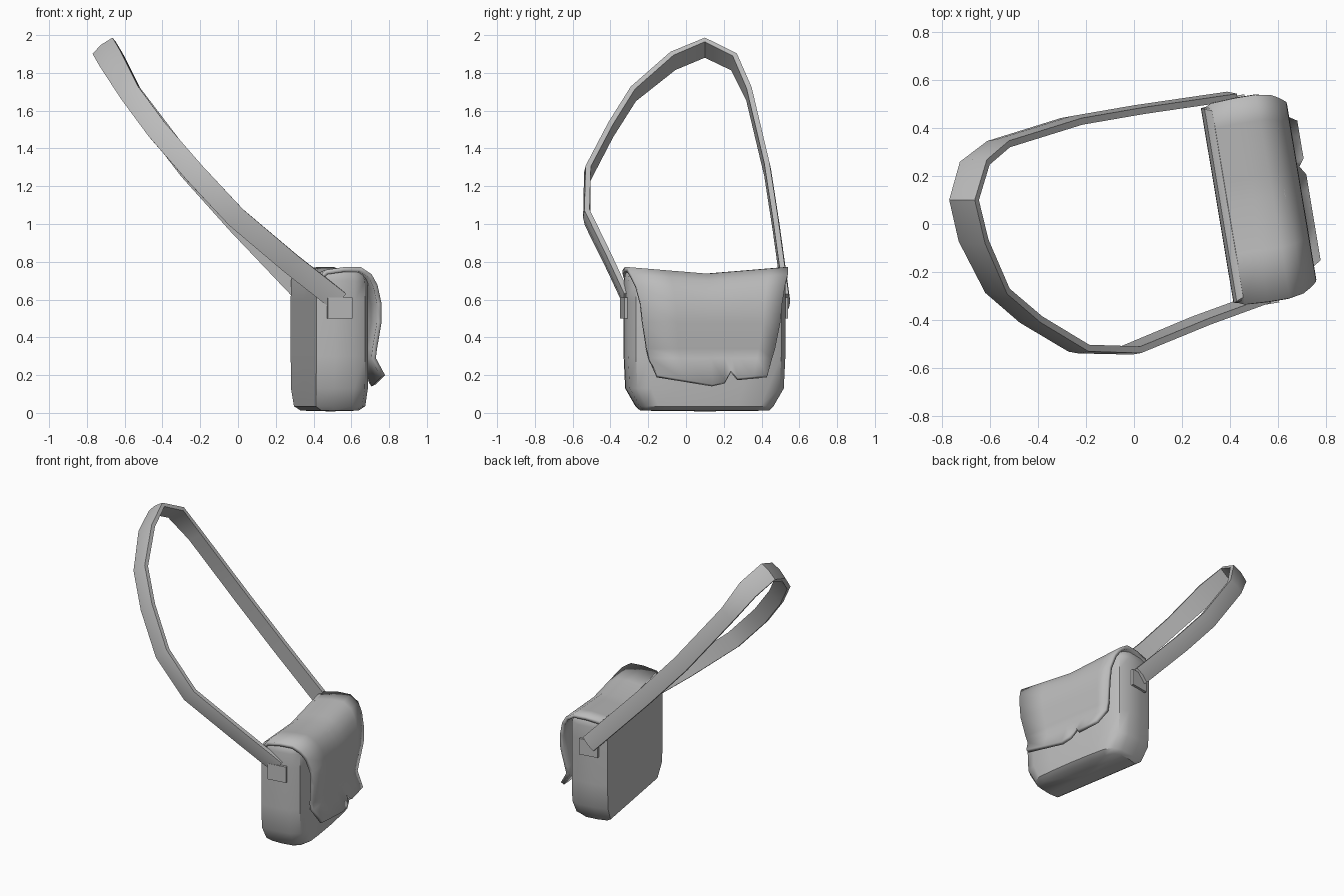
import bpy, math
from mathutils import Vector, Matrix

if "Cube" in bpy.data.objects:
    bpy.data.objects.remove(bpy.data.objects["Cube"])

# the bag is turned a little about the vertical axis
BAG = Matrix.Translation((0.49, 0.10, 0)) @ Matrix.Rotation(math.radians(9.5), 4, 'Z')
GREY = bpy.data.materials.new("grey")
GREY.diffuse_color = (0.5, 0.5, 0.5, 1)
GREY.use_nodes = True
GREY.node_tree.nodes["Principled BSDF"].inputs["Base Color"].default_value = GREY.diffuse_color


def make(name, verts, faces, matrix=Matrix(), angle=40):
    mesh = bpy.data.meshes.new(name)
    mesh.from_pydata([matrix @ Vector(v) for v in verts], [], faces)
    mesh.materials.append(GREY)
    obj = bpy.data.objects.new(name, mesh)
    bpy.context.collection.objects.link(obj)
    bpy.ops.object.select_all(action='DESELECT')
    obj.select_set(True)
    bpy.context.view_layer.objects.active = obj
    bpy.ops.object.shade_smooth_by_angle(angle=math.radians(angle))
    return obj


def sag(y):
    return 0.035 * max(0, 1 - abs(y) / 0.43)


def bridge(rings, n):
    """Quads between consecutive closed rings of n points."""
    return [(r * n + i, r * n + (i + 1) % n, (r + 1) * n + (i + 1) % n, (r + 1) * n + i)
            for r in range(rings - 1) for i in range(n)]


# body: D-shaped section lofted upwards, flat back and rounded front
half = [(0.158, 0), (0.155, 0.18), (0.148, 0.32), (0.12, 0.39), (0.06, 0.422), (-0.05, 0.425), (-0.145, 0.412)]
section = half + [(-0.145, 0)] + [(x, -y) for x, y in half[:0:-1]]
layers = [(0.012, 0.72, 0.80), (0.035, 0.95, 0.85), (0.13, 1, 0.98), (0.3, 1, 1),
          (0.6, 1, 1), (0.7, 0.99, 1), (0.74, 0.9, 0.985), (0.755, 0.72, 0.96)]
n = len(section)
verts = [(x * sx, y * sy, z - (sag(y) if z > 0.65 else 0))
         for z, sx, sy in layers for x, y in section]
faces = bridge(len(layers), n)
top = (len(layers) - 1) * n
verts += [(0, 0, 0.008), (0, 0, 0.72)]
for i in range(n):
    j = (i + 1) % n
    faces += [(j, i, len(verts) - 2), (top + i, top + j, len(verts) - 1)]
make("bag_body", verts, faces, BAG)

# flap: sheet from the back of the top, over the front, flared lower edge with a notch
rows = [(-0.135, 0.715, 0.41), (-0.10, 0.757, 0.425), (0.0, 0.772, 0.43), (0.09, 0.772, 0.43),
        (0.15, 0.735, 0.42), (0.185, 0.68, 0.40), (0.21, 0.58, 0.38), (0.212, 0.48, 0.37),
        (0.192, 0.34, 0.345), (0.188, 0.29, 0.33)]
cols = [-1, -0.5, 0, 0.23, 0.355, 0.46, 0.75, 1]
hem = [0.2, 0.175, 0.15, 0.165, 0.225, 0.185, 0.193, 0.2]
verts = [(x, w * t, z - (sag(w * t) if z > 0.65 else 0)) for x, z, w in rows for t in cols]
verts += [(0.22 if z > 0.22 else 0.243, 0.295 * t, z) for t, z in zip(cols, hem)]
m = len(cols)
faces = [(r * m + c, (r + 1) * m + c, (r + 1) * m + c + 1, r * m + c + 1)
         for r in range(len(rows)) for c in range(m - 1)]
flap = make("flap", verts, faces, BAG)
solid = flap.modifiers.new("thickness", 'SOLIDIFY')
solid.thickness = 0.025
solid.offset = -1

# strap: flat belt swept along a leaning loop, slightly bulged outside
path = [(0.535, -0.312, 0.59), (0.28, -0.405, 0.79), (-0.01, -0.525, 1.035), (-0.23, -0.52, 1.27),
        (-0.43, -0.40, 1.50), (-0.57, -0.28, 1.69), (-0.67, -0.07, 1.865), (-0.71, 0.10, 1.935),
        (-0.665, 0.255, 1.86), (-0.565, 0.335, 1.69), (-0.26, 0.43, 1.29), (0.0, 0.475, 1.0),
        (0.39, 0.532, 0.59)]
pts = [Vector(p) for p in path]
verts = []
for i, p in enumerate(pts):
    t = (pts[min(i + 1, len(pts) - 1)] - pts[max(i - 1, 0)]).normalized()
    wide = Vector((0.78, 0, 0.62))
    wide = (wide - t * wide.dot(t)).normalized()
    out = wide.cross(t)
    if out.dot(p - Vector((-0.1, 0.03, 1.2))) < 0:
        out = -out
    w = 0.068 if 5 < i < 9 else 0.056
    for a, b in [(-w, -0.016), (w, -0.016), (w, 0.012), (0, 0.02), (-w, 0.012)]:
        verts.append(p + wide * a + out * b)
faces = bridge(len(pts), 5) + [(4, 3, 2, 1, 0), tuple(len(verts) - 5 + k for k in range(5))]
strap = make("strap", verts, faces)

# strap tabs on both ends of the bag
for side, name in ((-1, "front_tab"), (1, "rear_tab")):
    verts = [(-0.022 + 0.066 * a, side * 0.415 + 0.025 * b, 0.555 + 0.056 * c)
             for a in (-1, 1) for b in (-1, 1) for c in (-1, 1)]
    faces = [(0, 1, 3, 2), (4, 6, 7, 5), (0, 4, 5, 1), (2, 3, 7, 6), (0, 2, 6, 4), (1, 5, 7, 3)]
    make(name, verts, faces, BAG)

# consistent outward normals on the closed parts
import bmesh
for obj in bpy.data.objects:
    if obj.name != "flap":
        bm = bmesh.new()
        bm.from_mesh(obj.data)
        bmesh.ops.recalc_face_normals(bm, faces=bm.faces)
        bm.to_mesh(obj.data)
        bm.free()
